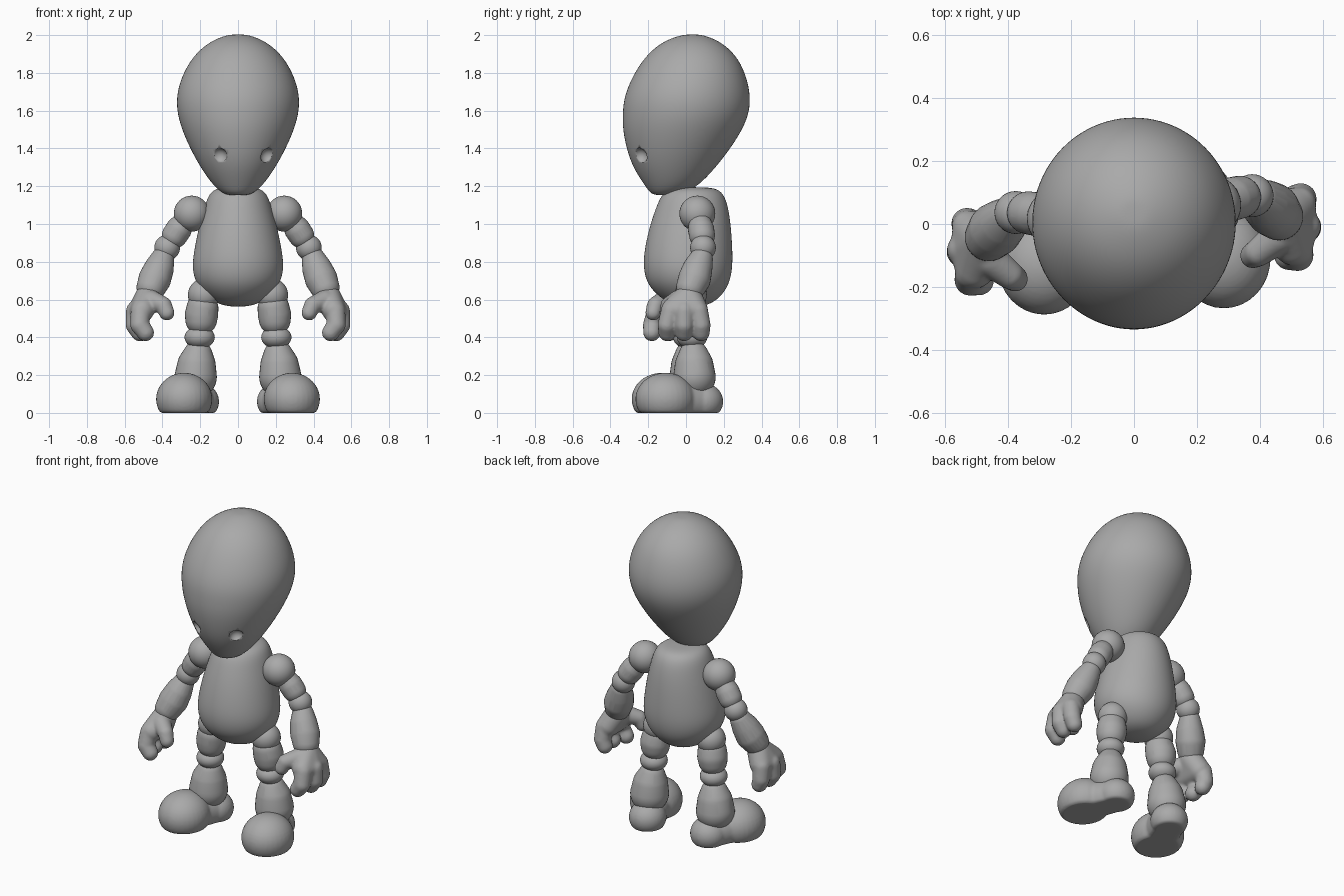
import bpy, bmesh, math
from mathutils import Vector

if "Cube" in bpy.data.objects:
    bpy.data.objects.remove(bpy.data.objects["Cube"])

grey = bpy.data.materials.new("plain grey")
grey.diffuse_color = (0.4, 0.4, 0.4, 1)
grey.use_nodes = True
grey.node_tree.nodes["Principled BSDF"].inputs["Base Color"].default_value = grey.diffuse_color


def finish(name, bm):
    """Turn a bmesh into a smooth grey object."""
    bmesh.ops.recalc_face_normals(bm, faces=bm.faces[:])
    for f in bm.faces:
        f.smooth = True
    me = bpy.data.meshes.new(name)
    bm.to_mesh(me)
    bm.free()
    me.materials.append(grey)
    ob = bpy.data.objects.new(name, me)
    bpy.context.scene.collection.objects.link(ob)
    return ob


def loft(name, rings, n=24):
    """Stack of ellipses (z, centre y, half width, half depth), subdivided."""
    bm = bmesh.new()
    loops = [[bm.verts.new((rx * math.cos(a), cy + ry * math.sin(a), z))
              for a in (2 * math.pi * i / n for i in range(n))]
             for z, cy, rx, ry in rings]
    for lo, hi in zip(loops, loops[1:]):
        for i in range(n):
            j = (i + 1) % n
            bm.faces.new((lo[i], lo[j], hi[j], hi[i]))
    bm.faces.new(loops[0][::-1])
    bm.faces.new(loops[-1])
    ob = finish(name, bm)
    ob.modifiers.new("round", 'SUBSURF').levels = 2
    ob.modifiers["round"].render_levels = 2
    return ob


def add_hull(bm, balls, floor=None):
    """Convex skin around balls (x, y, z, r) or (x, y, z, rx, ry, rz)."""
    verts = []
    tmp = bmesh.new()
    bmesh.ops.create_uvsphere(tmp, u_segments=32, v_segments=20, radius=1)
    for b in balls:
        r = b[3:] if len(b) == 6 else (b[3],) * 3
        for v in tmp.verts:
            co = Vector([b[k] + v.co[k] * r[k] for k in range(3)])
            if floor is not None:
                co.z = max(co.z, floor)
            verts.append(bm.verts.new(co))
    tmp.free()
    res = bmesh.ops.convex_hull(bm, input=verts)
    junk = {g for g in res["geom_interior"] + res["geom_unused"]
            if isinstance(g, bmesh.types.BMVert)}
    bmesh.ops.delete(bm, geom=list(junk), context='VERTS')


def blob(name, *hulls, floor=None, blend=0):
    """One or more hulls; blend melts them into one skin."""
    bm = bmesh.new()
    for h in hulls:
        add_hull(bm, h, floor)
    ob = finish(name, bm)
    if blend:
        m = ob.modifiers.new("merge", 'REMESH')
        m.mode = 'VOXEL'
        m.voxel_size = 0.008
        m.use_smooth_shade = True
        s = ob.modifiers.new("soften", 'SMOOTH')
        s.factor = 0.5
        s.iterations = blend
    return ob


# Egg-shaped head, leaning forward at the chin
head = loft("head", [
    (1.153, -0.11, 0.035, 0.035), (1.157, -0.105, 0.075, 0.08),
    (1.20, -0.075, 0.130, 0.142), (1.30, -0.062, 0.201, 0.222),
    (1.40, -0.04, 0.256, 0.278), (1.50, -0.018, 0.300, 0.320),
    (1.58, -0.002, 0.323, 0.337), (1.66, 0.006, 0.330, 0.339),
    (1.75, 0.015, 0.313, 0.317), (1.85, 0.025, 0.266, 0.270),
    (1.92, 0.028, 0.208, 0.212), (1.97, 0.03, 0.140, 0.144),
    (1.999, 0.033, 0.065, 0.065), (2.003, 0.035, 0.025, 0.025)])

# Shallow eye sockets
for x, y, name in ((-0.10, -0.296, "left"), (0.16, -0.245, "right")):
    cutter = blob(name + "_eye_cutter", [(x, y, 1.36, 0.042)])
    cutter.hide_render = True
    cutter.hide_set(True)
    cut = head.modifiers.new(name + " socket", 'BOOLEAN')
    cut.operation = 'DIFFERENCE'
    cut.solver = 'EXACT'
    cut.object = cutter

# Pear-shaped torso
loft("torso", [
    (0.562, 0.03, 0.04, 0.04), (0.577, 0.025, 0.11, 0.11),
    (0.62, 0.02, 0.17, 0.17), (0.68, 0.012, 0.223, 0.218),
    (0.76, 0.01, 0.246, 0.238), (0.85, 0.012, 0.237, 0.237),
    (0.98, 0.022, 0.210, 0.219), (1.08, 0.032, 0.182, 0.195),
    (1.15, 0.036, 0.160, 0.170), (1.187, 0.038, 0.125, 0.132),
    (1.195, 0.04, 0.06, 0.06)])

# Limbs: the left side is set a little further forward
for s, side in ((1, "right"), (-1, "left")):
    def arm(*balls):
        return [(s * x, y - (0.04 + 0.06 * (1.1 - z) if s < 0 else 0), z, r)
                for x, y, z, r in balls]

    def leg(*balls):
        return [(s * b[0], b[1] - (0.02 if s < 0 else 0)) + tuple(b[2:])
                for b in balls]

    # Arm segments
    blob(side + "_shoulder", arm((0.245, 0.06, 1.055, 0.095)))
    blob(side + "_upper_arm", arm((0.295, 0.075, 1.0, 0.06),
                                  (0.315, 0.08, 0.97, 0.069),
                                  (0.335, 0.085, 0.94, 0.068)))
    blob(side + "_elbow", arm((0.375, 0.09, 0.875, 0.068)))
    blob(side + "_forearm", arm((0.40, 0.08, 0.815, 0.062),
                                (0.42, 0.06, 0.76, 0.079),
                                (0.44, 0.045, 0.71, 0.086),
                                (0.46, 0.025, 0.665, 0.077)))

    # Hand with three curled fingers and a thumb
    parts = [arm((0.475, 0.015, 0.615, 0.07), (0.505, -0.07, 0.545, 0.062),
                 (0.51, 0.05, 0.545, 0.066), (0.53, -0.01, 0.54, 0.055))]
    for y, x, tip in ((-0.10, 0.515, 0.49), (-0.01, 0.54, 0.52),
                      (0.08, 0.525, 0.515)):
        a, b, c = ((x, y * 0.8, 0.54, 0.053), (x + 0.005, y, 0.465, 0.05),
                   (tip, y, 0.425, 0.046))
        parts += [arm(a, b), arm(b, c)]
    a, b, c = ((0.46, -0.04, 0.595, 0.055), (0.395, -0.09, 0.57, 0.045),
               (0.377, -0.10, 0.53, 0.041))
    parts += [arm(a, b), arm(b, c)]
    blob(side + "_hand", *parts, blend=6)

    # Leg segments
    blob(side + "_hip", leg((0.18, 0.025, 0.625, 0.085)))
    blob(side + "_thigh", leg((0.188, 0.025, 0.555, 0.084),
                              (0.193, 0.03, 0.52, 0.088),
                              (0.195, 0.03, 0.495, 0.084)))
    blob(side + "_knee", leg((0.203, 0.032, 0.40, 0.08, 0.08, 0.06)))
    blob(side + "_shin", leg((0.213, 0.04, 0.305, 0.078),
                             (0.22, 0.043, 0.25, 0.102),
                             (0.224, 0.045, 0.19, 0.112)))

    # Splayed foot: broad toe, narrow waist, round heel
    blob(side + "_foot",
         leg((0.285, -0.108, 0.073, 0.149, 0.16, 0.139)),
         leg((0.26, -0.04, 0.07, 0.11), (0.215, 0.07, 0.06, 0.1)),
         leg((0.208, 0.087, 0.06, 0.108, 0.11, 0.1)),
         floor=0.0, blend=4)
